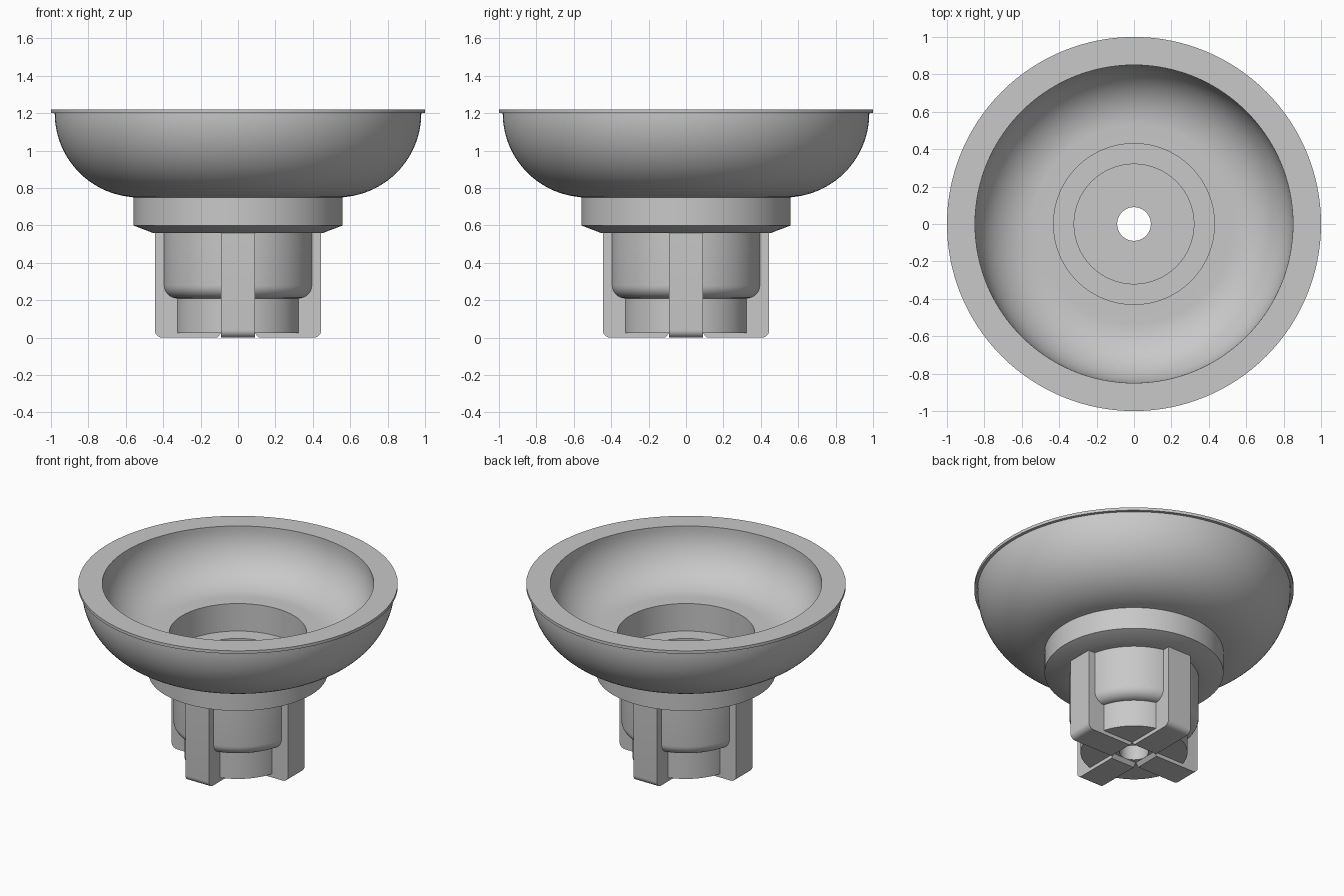
import bpy, bmesh
from math import radians, cos, sin, pi
from mathutils import Matrix

if "Cube" in bpy.data.objects:
    bpy.data.objects.remove(bpy.data.objects["Cube"], do_unlink=True)

grey = bpy.data.materials.new("plain grey")
grey.use_nodes = True
grey.diffuse_color = (0.58, 0.58, 0.58, 1)
grey.node_tree.nodes["Principled BSDF"].inputs["Base Color"].default_value = grey.diffuse_color


def arc(cx, cz, r, start, end, steps=16):
    """Points of an arc in the radius-height plane, angles in degrees."""
    angles = [radians(start + (end - start) * i / steps) for i in range(steps + 1)]
    return [(cx + r * cos(a), cz + r * sin(a)) for a in angles]


def finish(bm, name):
    bmesh.ops.recalc_face_normals(bm, faces=bm.faces)
    mesh = bpy.data.meshes.new(name)
    bm.to_mesh(mesh)
    bm.free()
    mesh.materials.append(grey)
    obj = bpy.data.objects.new(name, mesh)
    bpy.context.collection.objects.link(obj)
    bpy.ops.object.select_all(action="DESELECT")
    obj.select_set(True)
    bpy.context.view_layer.objects.active = obj
    bpy.ops.object.shade_smooth_by_angle(angle=radians(25))
    return obj


def lathe(name, profile, steps=128):
    bm = bmesh.new()
    verts = [bm.verts.new((r, 0, z)) for r, z in profile]
    edges = [bm.edges.new((v, verts[i - 1])) for i, v in enumerate(verts)]
    bmesh.ops.spin(bm, geom=verts + edges, axis=(0, 0, 1), cent=(0, 0, 0),
                   angle=2 * pi, steps=steps, use_merge=True)
    bmesh.ops.remove_doubles(bm, verts=bm.verts, dist=0.0001)
    return finish(bm, name)


def fin(name, outline, half_width, turn):
    bm = bmesh.new()
    face = bm.faces.new([bm.verts.new((r, -half_width, z)) for r, z in outline])
    new = bmesh.ops.extrude_face_region(bm, geom=[face])["geom"]
    bmesh.ops.translate(bm, vec=(0, 2 * half_width, 0),
                        verts=[g for g in new if isinstance(g, bmesh.types.BMVert)])
    bmesh.ops.transform(bm, matrix=Matrix.Rotation(turn, 4, "Z"), verts=bm.verts)
    return finish(bm, name)


# Bowl, collar and stem as one turned body: outside going up, inside coming down
outside = ([(0.09, 0.025), (0.335, 0.025), (0.335, 0.21)]
           + arc(0.335, 0.28, 0.07, -90, 0, 8)[1:]
           + [(0.405, 0.56), (0.455, 0.56), (0.56, 0.6), (0.56, 0.75)]
           + arc(0.53, 1.2, 0.45, -85, 0, 24)
           + [(1.0, 1.2), (1.0, 1.22)])
inside = ([(0.85, 1.22)]
          + arc(0.53, 1.2, 0.32, 0, -90, 24)
          + [(0.43, 0.88), (0.43, 0.69), (0.32, 0.69), (0.32, 0.29), (0.09, 0.29)])
lathe("turned_bowl_body", outside + inside)

# Four guide fins round the stem, with rounded feet
fin_outline = ([(0.09, 0.025), (0.11, 0)]
               + arc(0.405, 0.04, 0.04, -90, 0, 8)
               + [(0.445, 0.585), (0.36, 0.585), (0.36, 0.25), (0.09, 0.25)])
for i, side in enumerate(("left", "back", "right", "front")):
    fin(side + "_fin", fin_outline, 0.09, i * pi / 2)
